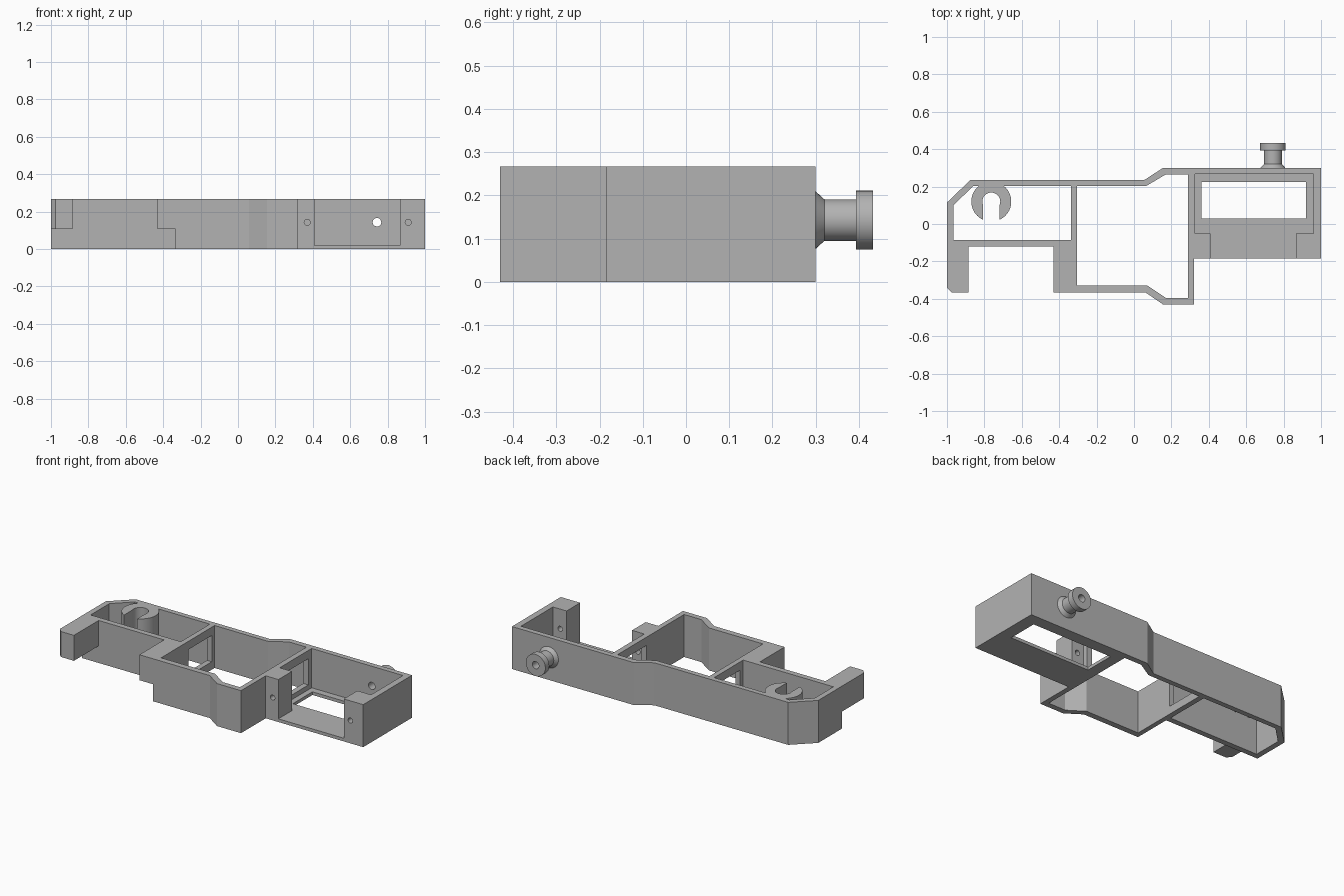
import bpy, bmesh
from math import cos, sin, radians, tau
from mathutils import Matrix, Vector

if "Cube" in bpy.data.objects:
    bpy.data.objects.remove(bpy.data.objects["Cube"], do_unlink=True)

grey = bpy.data.materials.new("plain_grey")
grey.use_nodes = True
grey.diffuse_color = (0.45, 0.45, 0.45, 1)
grey.node_tree.nodes["Principled BSDF"].inputs["Base Color"].default_value = grey.diffuse_color

TOP = 0.267


def make(name, bm):
    bmesh.ops.recalc_face_normals(bm, faces=bm.faces)
    mesh = bpy.data.meshes.new(name)
    bm.to_mesh(mesh)
    bm.free()
    mesh.materials.append(grey)
    obj = bpy.data.objects.new(name, mesh)
    bpy.context.collection.objects.link(obj)
    return obj


def prism(name, points, z0=0, z1=TOP):
    bm = bmesh.new()
    base = bm.faces.new([bm.verts.new((x, y, z0)) for x, y in points])
    top = bmesh.ops.extrude_face_region(bm, geom=[base])["geom"]
    bmesh.ops.translate(bm, vec=(0, 0, z1 - z0),
                        verts=[v for v in top if isinstance(v, bmesh.types.BMVert)])
    return make(name, bm)


def box(name, x0, x1, y0, y1, z0=0, z1=TOP):
    return prism(name, [(x0, y0), (x1, y0), (x1, y1), (x0, y1)], z0, z1)


def bore(name, x, z, r, y0, y1):
    bm = bmesh.new()
    bmesh.ops.create_cone(bm, cap_ends=True, segments=32, radius1=r, radius2=r, depth=y1 - y0,
                          matrix=Matrix.Translation((x, (y0 + y1) / 2, z))
                          @ Matrix.Rotation(radians(90), 4, "X"))
    return make(name, bm)


def combine(target, tool, operation):
    # Apply one boolean and discard the tool
    tool.hide_render = True
    mod = target.modifiers.new("shape", "BOOLEAN")
    mod.operation, mod.solver, mod.object = operation, "EXACT", tool
    bpy.context.view_layer.objects.active = target
    bpy.ops.object.modifier_apply(modifier=mod.name)
    bpy.data.objects.remove(tool, do_unlink=True)


# Frame outline
frame = prism("frame", [
    (-1, -0.12), (-1, 0.115), (-0.875, 0.235), (0.055, 0.235), (0.155, 0.3), (1, 0.3),
    (1, -0.185), (0.322, -0.185), (0.322, -0.43), (0.155, -0.43), (0.06, -0.365),
    (-0.335, -0.365), (-0.335, -0.12)])

# Raised arm and corner block in front of the left bay
combine(frame, prism("arm", [(-1, -0.1), (-1, -0.34), (-0.975, -0.365),
                             (-0.885, -0.365), (-0.885, -0.1)], 0.107), "UNION")
combine(frame, box("corner_block", -0.43, -0.32, -0.365, -0.1, 0.107), "UNION")

# Left, middle and right bays
cutters = [
    prism("left_bay", [(-0.965, -0.085), (-0.338, -0.085), (-0.338, 0.203),
                       (-0.86, 0.203), (-0.965, 0.1)], -0.1, 0.4),
    prism("middle_bay", [(-0.305, -0.328), (0.07, -0.328), (0.17, -0.395), (0.29, -0.395),
                         (0.29, 0.265), (0.17, 0.265), (0.065, 0.203), (-0.305, 0.203)], -0.1, 0.4),
    prism("right_bay", [(0.325, -0.05), (0.41, -0.05), (0.41, -0.3), (0.865, -0.3),
                        (0.865, -0.05), (0.96, -0.05), (0.96, 0.267), (0.325, 0.267)], 0.02, 0.4),
    box("floor_opening", 0.36, 0.92, 0.03, 0.225, -0.1, 0.1),
    # Windows in the two dividers
    box("left_window", -0.4, -0.25, -0.055, 0.175, 0.05, 0.215),
    box("right_window", 0.25, 0.36, -0.02, 0.235, 0.05, 0.215),
    # Screw holes and the bore through the back wall
    bore("screw_hole_a", 0.37, 0.143, 0.016, -0.25, 0),
    bore("screw_hole_b", 0.91, 0.143, 0.016, -0.25, 0),
    bore("back_hole", 0.743, 0.143, 0.023, 0.2, 0.35)]
for cutter in cutters:
    combine(frame, cutter, "DIFFERENCE")

# Open clip on the back wall of the left bay
outer = [(0.107 * cos(radians(a)), 0.107 * sin(radians(a))) for a in range(-65, 246, 10)]
inner = [(0.048 * cos(radians(a)), 0.048 * sin(radians(a))) for a in range(200, -21, -10)]
clip = prism("clip", [(x - 0.763, y + 0.12) for x, y in outer + inner], 0.13)

# Hollow knob turned around its axis
profile = [(0.023, 0.298), (0.068, 0.298), (0.048, 0.32), (0.048, 0.393),
           (0.068, 0.393), (0.068, 0.432), (0.023, 0.432)]
bm = bmesh.new()
ring = [bm.verts.new((0.743 + r, y, 0.143)) for r, y in profile]
edges = [bm.edges.new((ring[i - 1], ring[i])) for i in range(len(ring))]
bmesh.ops.spin(bm, geom=ring + edges, cent=Vector((0.743, 0, 0.143)), axis=(0, 1, 0),
               angle=tau, steps=40, use_duplicate=False)
bmesh.ops.remove_doubles(bm, verts=bm.verts, dist=0.0005)
knob = make("knob", bm)

# Smooth round surfaces, keep edges sharp
bpy.ops.object.select_all(action="DESELECT")
for obj in (frame, clip, knob):
    obj.select_set(True)
bpy.context.view_layer.objects.active = frame
bpy.ops.object.shade_smooth_by_angle(angle=radians(25))
